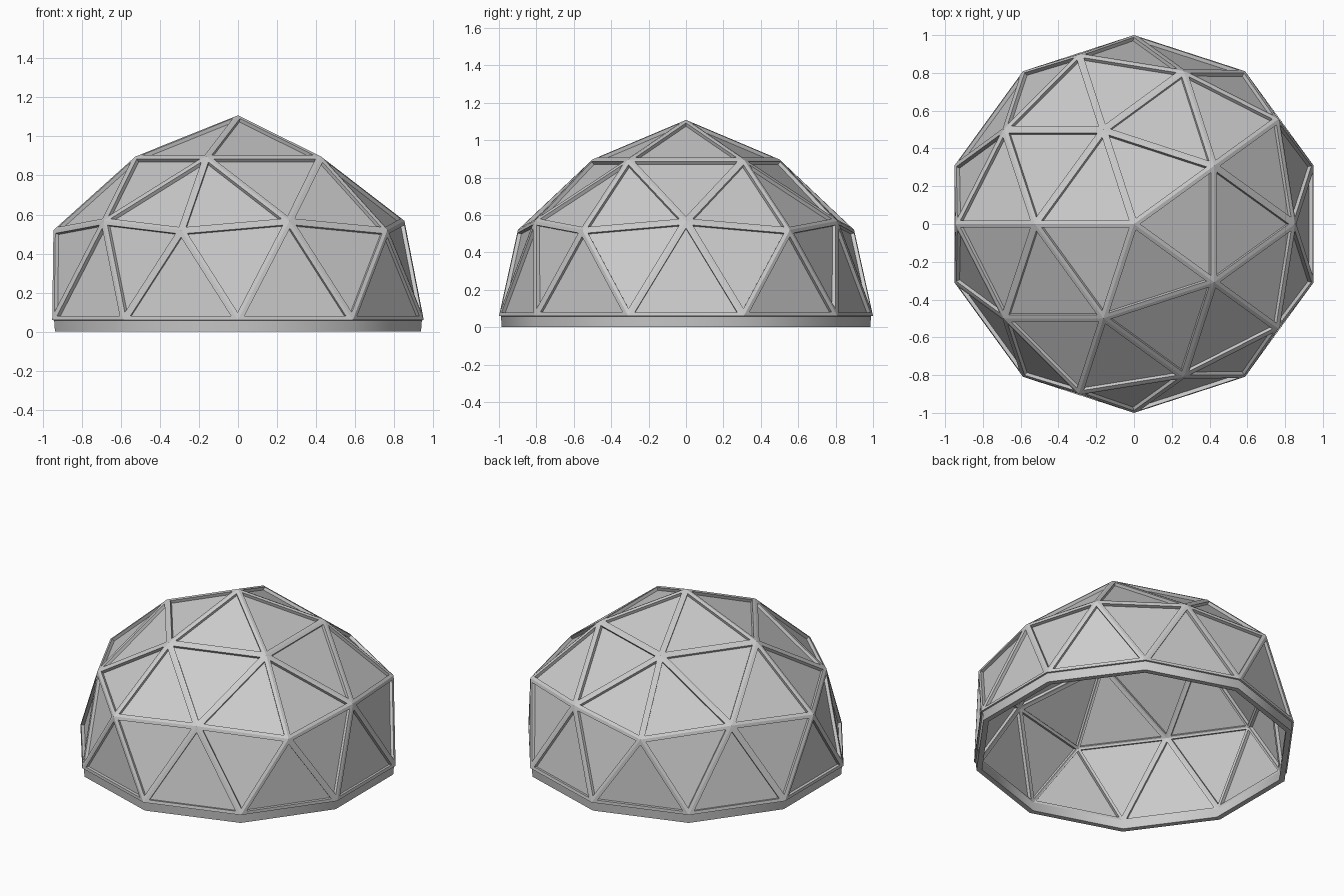
import bpy, bmesh
from math import cos, sin, radians
from mathutils import Vector

if "Cube" in bpy.data.objects:
    bpy.data.objects.remove(bpy.data.objects["Cube"])

STRUT = 0.02    # half width of a strut
DEPTH = 0.02    # recess of the panels

# rings of dome nodes: radius, height, first angle, count
RINGS = [(0.0, 1.108, 0, 1),
         (0.525, 0.897, 36, 5),
         (0.945, 0.52, 36, 5),
         (0.852, 0.568, 0, 5),
         (1.0, 0.06, 18, 10)]


def dome_bmesh():
    """Triangulated dome, open at the bottom, with inset faces."""
    bm = bmesh.new()
    for r, z, a0, n in RINGS:
        for i in range(n):
            a = radians(a0 + 360 / n * i)
            bm.verts.new((r * cos(a), r * sin(a), z))
    bmesh.ops.convex_hull(bm, input=bm.verts[:])
    floor = [f for f in bm.faces if all(v.co.z < 0.1 for v in f.verts)]
    bmesh.ops.delete(bm, geom=floor, context='FACES')
    bmesh.ops.recalc_face_normals(bm, faces=bm.faces[:])
    if sum(f.normal.z for f in bm.faces) < 0:
        bmesh.ops.reverse_faces(bm, faces=bm.faces[:])
    centres = bm.faces[:]
    bmesh.ops.inset_individual(bm, faces=centres, thickness=STRUT, use_even_offset=True)
    return bm, centres


def make(name, bm):
    me = bpy.data.meshes.new(name)
    bm.to_mesh(me)
    bm.free()
    ob = bpy.data.objects.new(name, me)
    bpy.context.collection.objects.link(ob)
    return ob


# struts: the borders left around each triangle, given thickness inward
bm, centres = dome_bmesh()
bmesh.ops.delete(bm, geom=centres, context='FACES_ONLY')
struts = make("dome_struts", bm)
mod = struts.modifiers.new("thickness", 'SOLIDIFY')
mod.thickness = 2 * DEPTH
mod.offset = -1
mod.use_even_offset = True

# panels: the triangle centres, set back between the struts
bm, centres = dome_bmesh()
keep = set(centres)
bmesh.ops.delete(bm, geom=[f for f in bm.faces if f not in keep], context='FACES')
for f in bm.faces:
    n = f.normal.copy()
    for v in f.verts:
        v.co -= n * DEPTH
make("dome_panels", bm)

# base ring: ten-sided curb under the dome
bm = bmesh.new()
PROFILE = [(0.985, 0.0), (0.99, 0.062), (0.955, 0.062), (0.95, 0.0)]
loops = []
for i in range(10):
    a = radians(18 + 36 * i)
    loops.append([bm.verts.new((r * cos(a), r * sin(a), z)) for r, z in PROFILE])
for i in range(10):
    p, q = loops[i], loops[(i + 1) % 10]
    for k in range(4):
        m = (k + 1) % 4
        bm.faces.new((p[k], q[k], q[m], p[m]))
bmesh.ops.recalc_face_normals(bm, faces=bm.faces[:])
ring = make("base_ring", bm)
bpy.context.view_layer.objects.active = ring
ring.select_set(True)
bpy.ops.object.shade_smooth_by_angle(angle=radians(40))
